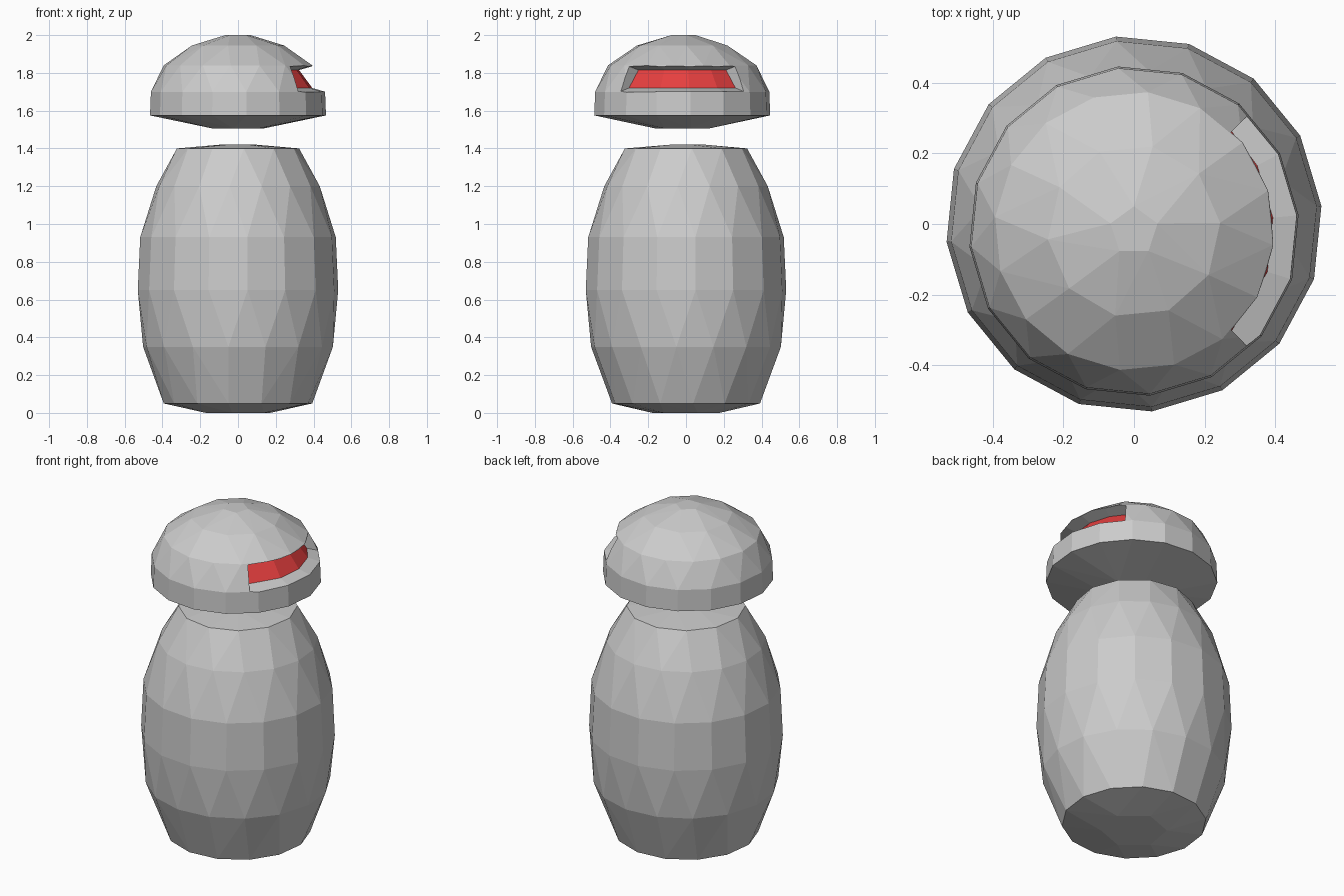
import bpy, bmesh
from math import cos, sin, radians

if "Cube" in bpy.data.objects:
    bpy.data.objects.remove(bpy.data.objects["Cube"], do_unlink=True)


def material(name, rgb):
    mat = bpy.data.materials.new(name)
    mat.use_nodes = True
    mat.diffuse_color = (*rgb, 1)
    mat.node_tree.nodes["Principled BSDF"].inputs["Base Color"].default_value = (*rgb, 1)
    return mat


grey = material("light grey", (0.6, 0.6, 0.6))
red = material("visor red", (0.8, 0.05, 0.05))


def add_object(name, bm, mats):
    bmesh.ops.recalc_face_normals(bm, faces=bm.faces)
    mesh = bpy.data.meshes.new(name)
    bm.to_mesh(mesh)
    bm.free()
    for m in mats:
        mesh.materials.append(m)
    obj = bpy.data.objects.new(name, mesh)
    bpy.context.collection.objects.link(obj)
    return obj


def polar(r, deg, z, y0=0.0):
    return (r * cos(radians(deg)), y0 + r * sin(radians(deg)), z)


def faceted_shell(name, rings, y0, mats):
    """Convex low-poly shell wrapped around rings of (z, radius, sides, phase)."""
    bm = bmesh.new()
    for z, r, sides, phase in rings:
        for i in range(sides):
            bm.verts.new(polar(r, phase + 360 * i / sides, z, y0))
    bmesh.ops.convex_hull(bm, input=bm.verts)
    bmesh.ops.dissolve_limit(bm, angle_limit=radians(0.5), verts=bm.verts, edges=bm.edges)
    return add_object(name, bm, mats)


PHASE = 5.5
HALF = PHASE + 11.25

# Barrel-shaped body
faceted_shell("body", [
    (0.0, 0.18, 6, 20),
    (0.05, 0.395, 14, PHASE),
    (0.35, 0.505, 16, HALF),
    (0.65, 0.533, 16, PHASE),
    (0.93, 0.52, 16, PHASE),
    (1.2, 0.435, 16, HALF),
    (1.4, 0.325, 12, PHASE),
    (1.42, 0.1, 5, 18),
], 0.0, [grey])

# Domed head
HEAD_Y = -0.02
head = faceted_shell("head", [
    (1.505, 0.14, 6, 20),
    (1.575, 0.468, 16, PHASE),
    (1.7, 0.463, 16, PHASE),
    (1.84, 0.395, 16, HALF),
    (1.945, 0.245, 10, PHASE),
    (2.0, 0.07, 5, 18),
], HEAD_Y, [grey, red])

# Visor slot cutter: a curved band whose inner wall is red
bm = bmesh.new()
profile = [(0.395, 1.72), (0.325, 1.815), (0.55, 1.879), (0.55, 1.675)]
sections = [[bm.verts.new(polar(r, a, z, HEAD_Y)) for r, z in profile]
            for a in (-45.5, -17, PHASE, 28, 45.5)]
for a, b in zip(sections, sections[1:]):
    for i in range(4):
        j = (i + 1) % 4
        face = bm.faces.new((a[i], a[j], b[j], b[i]))
        face.material_index = 1 if i == 0 else 0
bm.faces.new(sections[0])
bm.faces.new(sections[-1])
cutter = add_object("visor_slot_cutter", bm, [grey, red])
cutter.hide_render = True
cutter.hide_viewport = True

slot = head.modifiers.new("visor slot", "BOOLEAN")
slot.operation = "DIFFERENCE"
slot.solver = "EXACT"
slot.object = cutter
